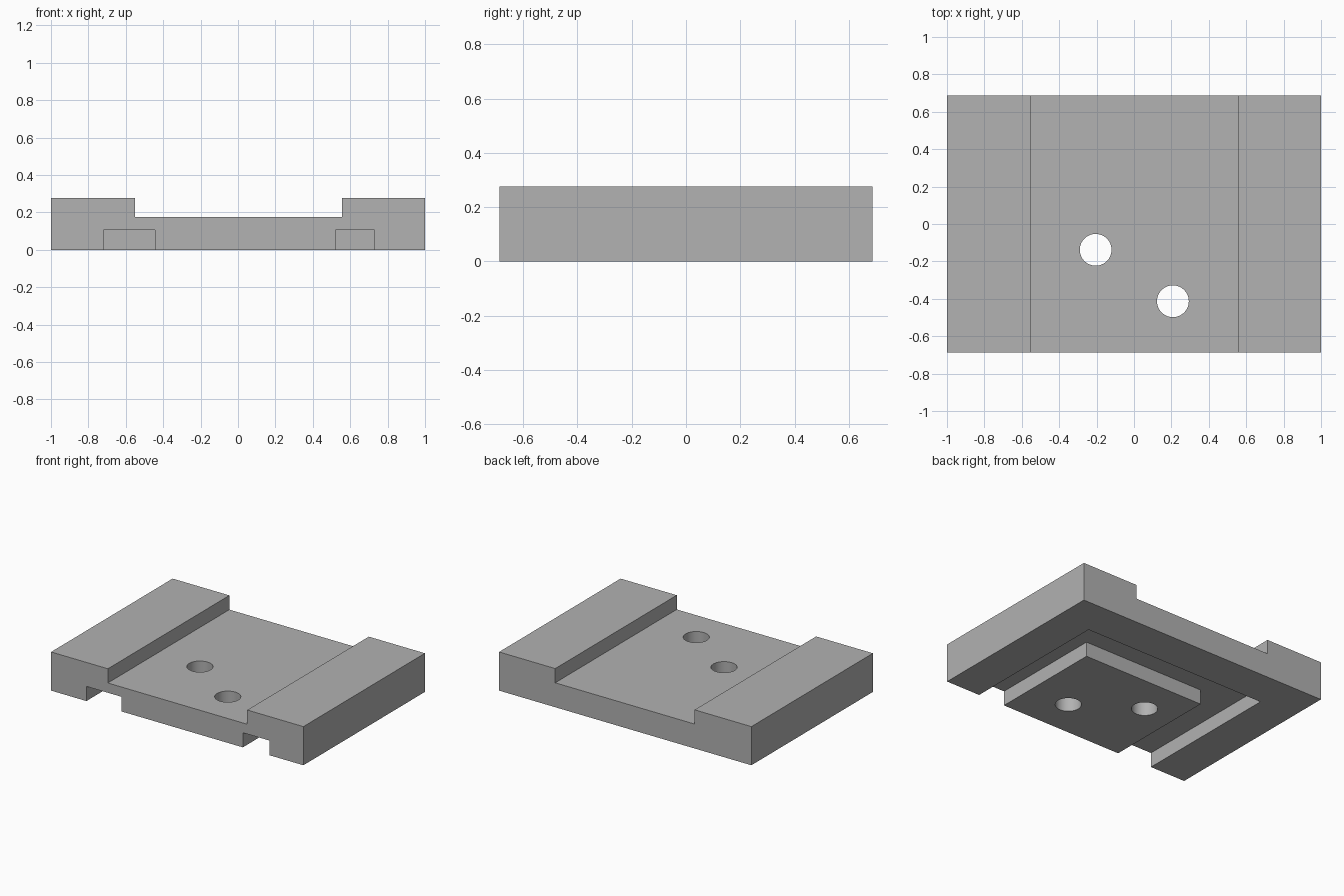
import bpy
import bmesh
from mathutils import Vector

cube = bpy.data.objects.get("Cube")
if cube:
    bpy.data.objects.remove(cube, do_unlink=True)

WIDTH, DEPTH, HEIGHT = 2.0, 1.376, 0.277
FLOOR = 0.175        # top of the middle channel
GROOVE = 0.105       # height of the underside groove
FRONT, BACK = -DEPTH / 2, DEPTH / 2

grey = bpy.data.materials.new("grey")
grey.use_nodes = True
colour = (0.445, 0.445, 0.445, 1)
grey.diffuse_color = colour
grey.node_tree.nodes["Principled BSDF"].inputs["Base Color"].default_value = colour


def extrude(name, outline, direction):
    """Solid made by sweeping a closed outline along a direction."""
    bm = bmesh.new()
    face = bm.faces.new([bm.verts.new(p) for p in outline])
    swept = bmesh.ops.extrude_face_region(bm, geom=[face], use_keep_orig=True)
    moved = [v for v in swept["geom"] if isinstance(v, bmesh.types.BMVert)]
    bmesh.ops.translate(bm, verts=moved, vec=Vector(direction))
    bmesh.ops.recalc_face_normals(bm, faces=bm.faces)
    mesh = bpy.data.meshes.new(name)
    bm.to_mesh(mesh)
    bm.free()
    mesh.materials.append(grey)
    obj = bpy.data.objects.new(name, mesh)
    bpy.context.collection.objects.link(obj)
    return obj


def cut(target, cutter):
    """Subtract a cutter and discard it."""
    cutter.hide_render = True
    mod = target.modifiers.new(cutter.name, "BOOLEAN")
    mod.operation = "DIFFERENCE"
    mod.solver = "EXACT"
    mod.object = cutter
    bpy.context.view_layer.objects.active = target
    bpy.ops.object.modifier_apply(modifier=mod.name)
    bpy.data.objects.remove(cutter, do_unlink=True)


# Plate with a raised rail on each side
half = WIDTH / 2
left, right = -0.55, 0.555
profile = [(-half, 0), (half, 0), (half, HEIGHT), (right, HEIGHT),
           (right, FLOOR), (left, FLOOR), (left, HEIGHT), (-half, HEIGHT)]
plate = extrude("channel_plate", [(x, FRONT, z) for x, z in profile], (0, DEPTH, 0))

# U-shaped groove underneath, open at the front
start = FRONT - 0.1
groove = [(-0.72, start), (-0.72, 0.413), (0.73, 0.413), (0.73, start),
          (0.52, start), (0.52, 0.142), (-0.443, 0.142), (-0.443, start)]
cut(plate, extrude("groove_cutter", [(x, y, -0.1) for x, y in groove], (0, 0, GROOVE + 0.1)))

# Two through holes
for x, y in [(-0.205, -0.138), (0.208, -0.413)]:
    bpy.ops.mesh.primitive_cylinder_add(vertices=48, radius=0.085, depth=1, location=(x, y, 0))
    drill = bpy.context.object
    drill.name = "hole_cutter"
    drill.data.materials.append(grey)
    cut(plate, drill)

# Smooth hole walls, crisp edges elsewhere
bpy.ops.object.select_all(action="DESELECT")
plate.select_set(True)
bpy.context.view_layer.objects.active = plate
bpy.ops.object.shade_smooth_by_angle()
